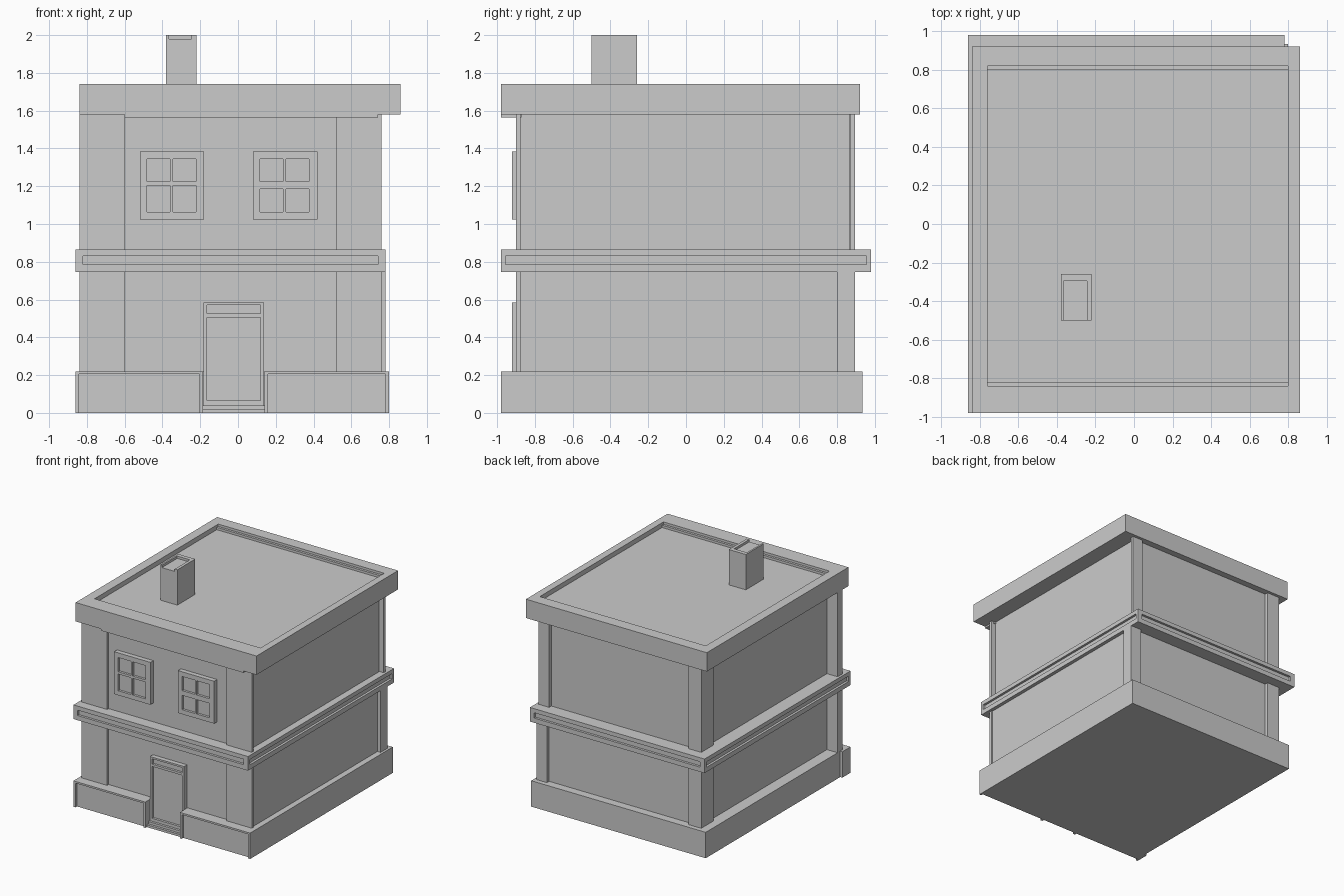
import bpy
import bmesh

if "Cube" in bpy.data.objects:
    bpy.data.objects.remove(bpy.data.objects["Cube"])


def boxes(name, *specs):
    """One object made of boxes given as (x0, x1, y0, y1, z0, z1)."""
    bm = bmesh.new()
    for x0, x1, y0, y1, z0, z1 in specs:
        for v in bmesh.ops.create_cube(bm, size=1)["verts"]:
            v.co = (x1 if v.co.x > 0 else x0,
                    y1 if v.co.y > 0 else y0,
                    z1 if v.co.z > 0 else z0)
    me = bpy.data.meshes.new(name)
    bm.to_mesh(me)
    bm.free()
    ob = bpy.data.objects.new(name, me)
    bpy.context.collection.objects.link(ob)
    return ob


def cut(ob, *specs):
    """Carve box-shaped recesses out of an object."""
    cutter = boxes("cutter", *specs)
    cutter.hide_render = True
    mod = ob.modifiers.new("recess", "BOOLEAN")
    mod.operation, mod.solver, mod.object = "DIFFERENCE", "EXACT", cutter
    bpy.context.view_layer.update()
    dg = bpy.context.evaluated_depsgraph_get()
    me = bpy.data.meshes.new_from_object(ob.evaluated_get(dg))
    ob.modifiers.clear()
    ob.data = me
    bpy.data.objects.remove(cutter)


# Plinth, with a rimmed front course on each side of the doorway
boxes("plinth", (-0.84, 0.80, -0.90, 0.935, 0, 0.22))
for side, x0, x1 in (("left", -0.86, -0.185), ("right", 0.14, 0.80)):
    course = boxes("plinth_front_" + side, (x0, x1, -0.98, -0.87, 0, 0.22))
    cut(course, (x0 + 0.018, x1 - 0.018, -1.1, -0.96, -0.1, 0.205))

# Walls of both storeys
boxes("lower_walls", (-0.74, 0.75, -0.88, 0.865, 0.20, 0.76))
boxes("upper_walls", (-0.74, 0.72, -0.88, 0.865, 0.85, 1.60))

# Corner pilasters
for storey, z0, z1, right, depth in (("lower", 0.21, 0.76, 0.78, 0.80),
                                     ("upper", 0.85, 1.59, 0.76, 0.87)):
    boxes(storey + "_front_pilasters",
          (-0.84, -0.60, -0.90, -0.835, z0, z1),
          (0.52, 0.76, -0.90, -0.885 + 0.01, z0, z1))
    boxes(storey + "_back_pilasters",
          (-0.77, -0.65, 0.73, 0.895, z0, z1),
          (right - 0.10, right, depth, 0.895, z0, z1),
          (right - 0.10, 0.71, 0.80, 0.895, z0, z1))

# Grooved band between the storeys
band = boxes("storey_band", (-0.86, 0.78, -0.98, 0.98, 0.745, 0.865))
cut(band,
    (-0.82, 0.74, -1.1, -0.96, 0.785, 0.83),
    (-0.82, 0.74, 0.96, 1.1, 0.785, 0.83),
    (-1.0, -0.84, -0.955, 0.955, 0.785, 0.83),
    (0.76, 1.0, -0.955, 0.955, 0.785, 0.83))

# Flat roof with sunken, stepped deck and a front beam beneath
roof = boxes("roof", (-0.84, 0.86, -0.98, 0.92, 1.58, 1.74))
cut(roof, (-0.76, 0.80, -0.84, 0.82, 1.72, 1.9))
cut(roof, (-0.76, 0.80, -0.82, 0.80, 1.70, 1.9))
boxes("roof_front_beam", (-0.60, 0.74, -0.98, -0.87, 1.565, 1.60))

# Chimney, its top recess open to the front
chimney = boxes("chimney", (-0.38, -0.22, -0.50, -0.26, 1.69, 2.0))
cut(chimney, (-0.365, -0.245, -0.6, -0.295, 1.98, 2.1))

# Upper windows, each with four recessed panes
for side, x, mid in (("left", -0.52, 1.205), ("right", 0.08, 1.185)):
    window = boxes("window_" + side, (x, x + 0.34, -0.92, -0.87, 1.025, 1.385))
    cut(window, *[(x + a, x + a + 0.122, -1.0, -0.90, z0, z1)
                  for a in (0.037, 0.175)
                  for z0, z1 in ((1.063, mid), (1.225, 1.345))])

# Door with panel, transom and two front steps
door = boxes("door", (-0.183, 0.138, -0.92, -0.86, 0.0, 0.585))
cut(door,
    (-0.165, 0.12, -1.0, -0.90, 0.065, 0.505),
    (-0.165, 0.12, -1.0, -0.90, 0.525, 0.57))
boxes("door_steps",
      (-0.185, 0.14, -0.96, -0.89, 0, 0.02),
      (-0.185, 0.14, -0.94, -0.89, 0.02, 0.04))
